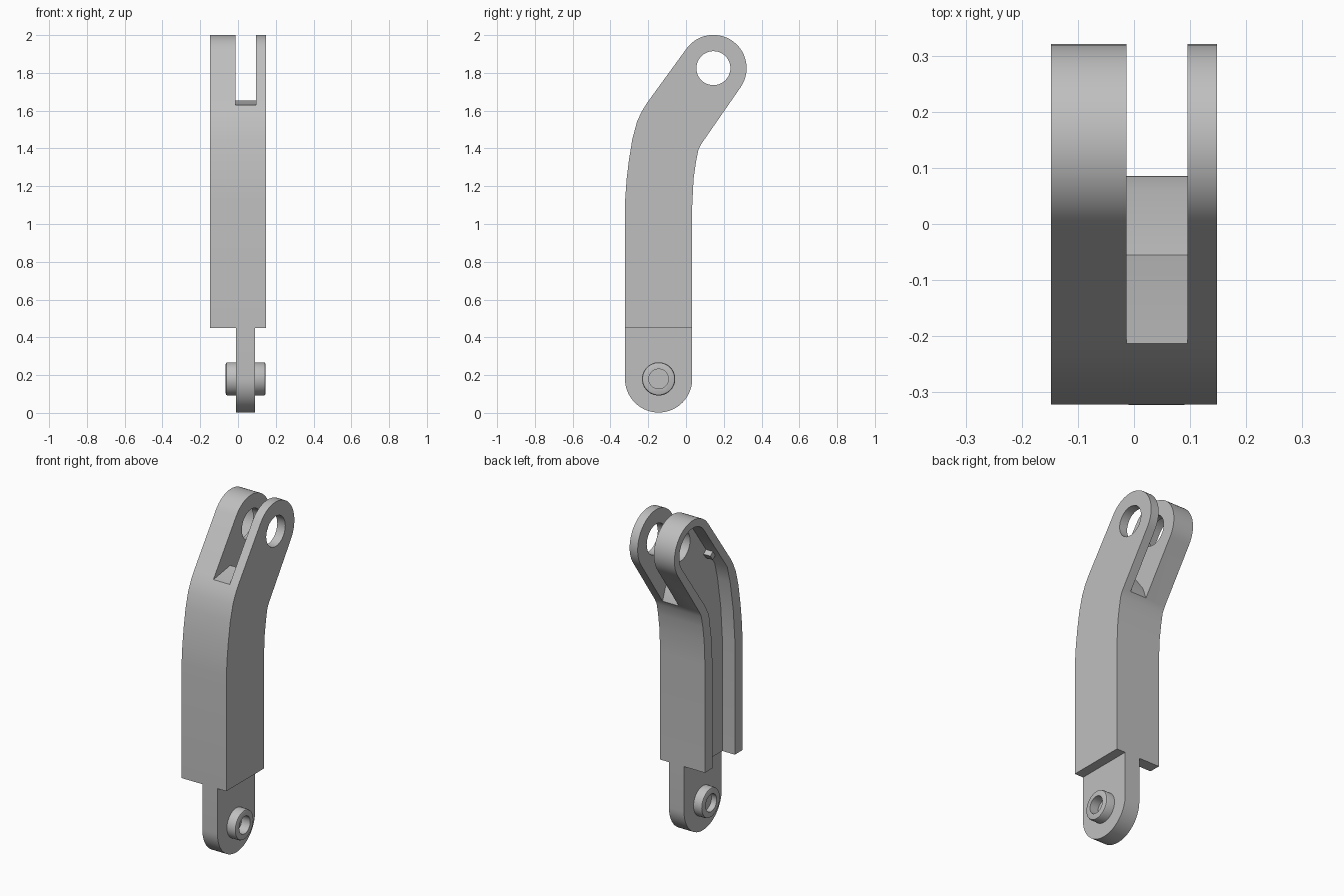
import bpy, bmesh, math
from mathutils import Vector

if "Cube" in bpy.data.objects:
    bpy.data.objects.remove(bpy.data.objects["Cube"], do_unlink=True)

grey = bpy.data.materials.new("light_grey")
grey.use_nodes = True
grey.diffuse_color = (0.52, 0.52, 0.52, 1)
grey.node_tree.nodes["Principled BSDF"].inputs["Base Color"].default_value = (0.52, 0.52, 0.52, 1)

HALF = 0.148               # half width of the body
FLOOR = -0.065             # cavity floor
TOP = (0.145, 1.825)       # upper pivot (y, z)
LOW = (-0.145, 0.18)       # lower pivot (y, z)
STEP = 0.45                # where the body ends and the tongue starts
LEAN = math.degrees(math.atan2(0.586, -0.81))


def arc(centre, radius, start, end, steps):
    angles = [math.radians(start + (end - start) * i / steps) for i in range(steps + 1)]
    return [(centre[0] + radius * math.cos(a), centre[1] + radius * math.sin(a)) for a in angles]


def prism(name, outline, x0, x1):
    """Extrude a (y, z) outline along x."""
    bm = bmesh.new()
    face = bm.faces.new([bm.verts.new((x0, y, z)) for y, z in outline])
    grown = bmesh.ops.extrude_face_region(bm, geom=[face])["geom"]
    verts = [v for v in grown if isinstance(v, bmesh.types.BMVert)]
    bmesh.ops.translate(bm, vec=Vector((x1 - x0, 0, 0)), verts=verts)
    bmesh.ops.recalc_face_normals(bm, faces=bm.faces)
    mesh = bpy.data.meshes.new(name)
    bm.to_mesh(mesh)
    bm.free()
    mesh.materials.append(grey)
    obj = bpy.data.objects.new(name, mesh)
    bpy.context.collection.objects.link(obj)
    return obj


def disc(name, centre, radius, x0, x1):
    return prism(name, arc(centre, radius, 0, 360, 48)[:-1], x0, x1)


def activate(obj):
    bpy.ops.object.select_all(action="DESELECT")
    obj.select_set(True)
    bpy.context.view_layer.objects.active = obj


def cut(obj, cutter):
    activate(obj)
    mod = obj.modifiers.new("cut", "BOOLEAN")
    mod.operation, mod.solver, mod.object = "DIFFERENCE", "EXACT", cutter
    bpy.ops.object.modifier_apply(modifier=mod.name)
    bpy.data.objects.remove(cutter, do_unlink=True)


def smooth(obj):
    activate(obj)
    bpy.ops.object.shade_smooth_by_angle(angle=math.radians(30))


# Bent body with a rounded upper end
front = [(-0.322, STEP), (-0.322, 1.13), (-0.314, 1.24), (-0.302, 1.34),
         (-0.284, 1.45), (-0.26, 1.54), (-0.235, 1.595), (-0.207, 1.64)]
back = [(0.082, 1.425), (0.066, 1.395), (0.053, 1.33), (0.04, 1.24),
        (0.033, 1.10), (0.033, STEP)]
body = prism("body", front + arc(TOP, 0.176, LEAN, LEAN - 180, 28) + back, -HALF, HALF)

# Open cavity in the right side
inner_front = [(-0.25, 0.3), (-0.25, 1.13), (-0.235, 1.32), (-0.205, 1.5), (-0.178, 1.6)]
inner_back = [(0.027, 1.44), (-0.005, 1.38), (-0.028, 1.24), (-0.037, 1.10), (-0.037, 0.3)]
cut(body, prism("cavity", inner_front + arc(TOP, 0.13, LEAN, LEAN - 180, 24) + inner_back,
                -0.3, FLOOR))

# Fork slot with a faceted floor
cut(body, prism("slot", [(-0.5, 1.63), (-0.21, 1.63), (-0.055, 1.655), (0.06, 1.5),
                         (0.085, 1.43), (0.6, 1.43), (0.6, 2.2), (-0.5, 2.2)], -0.013, 0.095))

# Eye hole through both fork arms
cut(body, disc("eye", TOP, 0.09, -0.3, 0.3))
smooth(body)

# Small tabs on the cavity walls
for side, (y, z) in (("front", (-0.1, 1.69)), ("back", (0.065, 1.48))):
    prism(side + "_tab", arc((y, z), 0.028, 9, 279, 3), -0.11, FLOOR - 0.001 + 0.005)

# Rounded lower tongue
tongue = prism("tongue", [(0.033, STEP)] + arc(LOW, 0.178, 0, -180, 28) + [(-0.322, STEP)],
               -0.01, 0.09)
smooth(tongue)

# Pivot pin with bevelled rims and recessed ends
pin = disc("pivot_pin", LOW, 0.088, -0.065, 0.146)
activate(pin)
bevel = pin.modifiers.new("rim", "BEVEL")
bevel.width, bevel.segments, bevel.limit_method = 0.01, 2, "ANGLE"
bevel.angle_limit = math.radians(40)
bpy.ops.object.modifier_apply(modifier=bevel.name)
cut(pin, disc("left_recess", LOW, 0.052, 0.09, 0.3))
cut(pin, disc("right_recess", LOW, 0.052, -0.3, -0.03))
smooth(pin)
